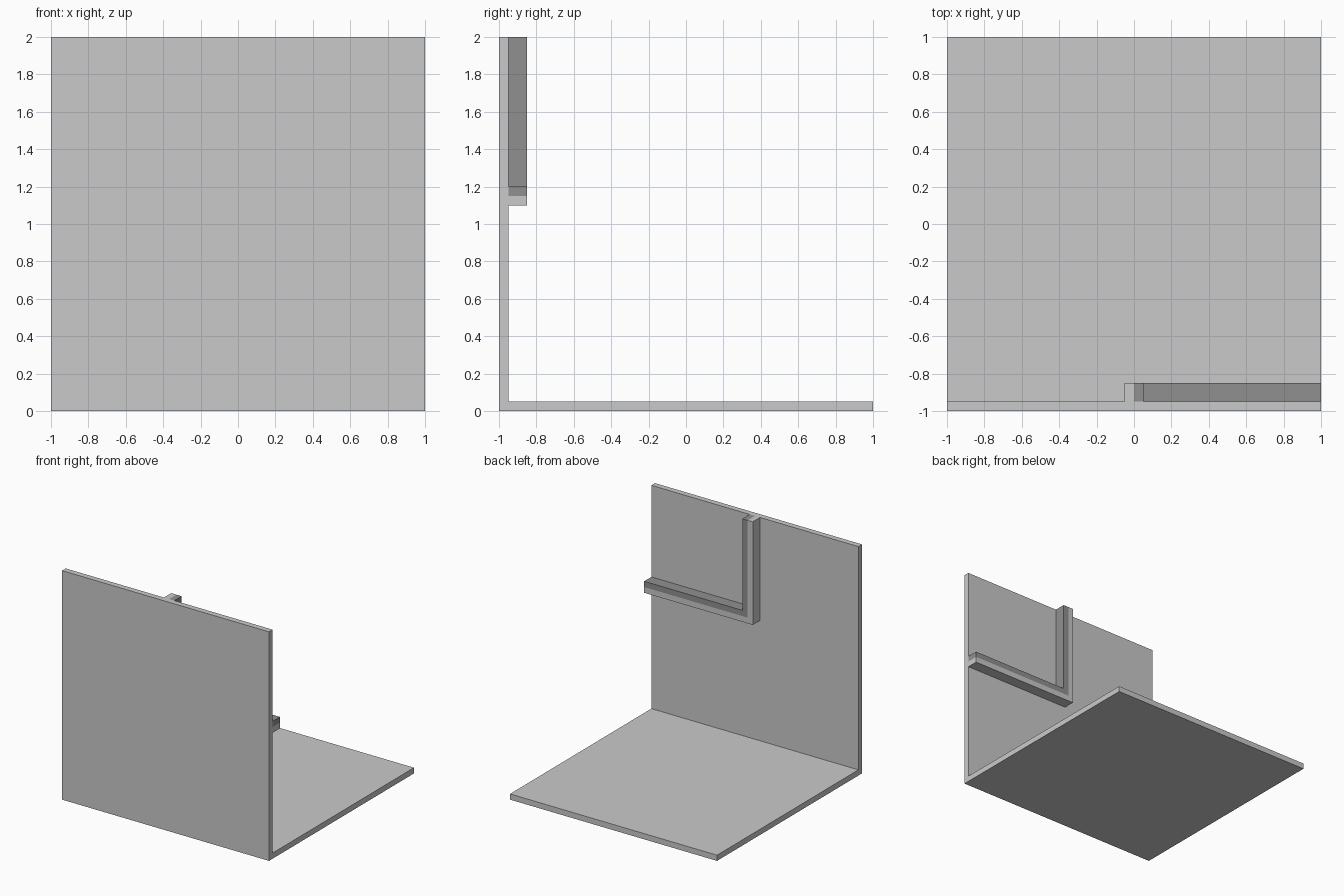
import bpy, bmesh
from mathutils import Vector

if "Cube" in bpy.data.objects:
    bpy.data.objects.remove(bpy.data.objects["Cube"])


def material(name, value):
    m = bpy.data.materials.new(name)
    m.diffuse_color = (value, value, value, 1)
    m.use_nodes = True
    m.node_tree.nodes["Principled BSDF"].inputs["Base Color"].default_value = m.diffuse_color
    return m


light = material("light grey", 0.59)
dark = material("dark grey", 0.28)


def finish(name, bm, mats):
    bmesh.ops.recalc_face_normals(bm, faces=bm.faces)
    mesh = bpy.data.meshes.new(name)
    bm.to_mesh(mesh)
    bm.free()
    for m in mats:
        mesh.materials.append(m)
    obj = bpy.data.objects.new(name, mesh)
    bpy.context.collection.objects.link(obj)
    return obj


def extrude(bm, faces, offset):
    res = bmesh.ops.extrude_face_region(bm, geom=faces)
    verts = [g for g in res["geom"] if isinstance(g, bmesh.types.BMVert)]
    bmesh.ops.translate(bm, verts=verts, vec=Vector(offset))


# Floor plate and upright wall: one L profile swept along x
bm = bmesh.new()
profile = [(-1, 0), (1, 0), (1, 0.05), (-0.95, 0.05), (-0.95, 2), (-1, 2)]
face = bm.faces.new([bm.verts.new((-1, y, z)) for y, z in profile])
extrude(bm, [face], (2, 0, 0))
bmesh.ops.holes_fill(bm, edges=[e for e in bm.edges if e.is_boundary])
finish("floor_and_wall", bm, [light])

# Corner rail on the wall: light outer strip and dark inner strip
bm = bmesh.new()


def path(d):
    pts = [(1, 1.15 + d), (d, 1.15 + d), (d, 2)]
    return [bm.verts.new((x, -0.95, z)) for x, z in pts]


outer, middle, inner = path(-0.05), path(0), path(0.05)
strips = []
for a, b in ((outer, middle), (middle, inner)):
    for i in range(2):
        strips.append(bm.faces.new((a[i], a[i + 1], b[i + 1], b[i])))
extrude(bm, strips, (0, 0.1, 0))
# Faces on the inner side of the middle line are dark
for f in bm.faces:
    f.material_index = int(all(v.co.x > -0.01 and v.co.z > 1.14 for v in f.verts))
finish("corner_rail", bm, [light, dark])
